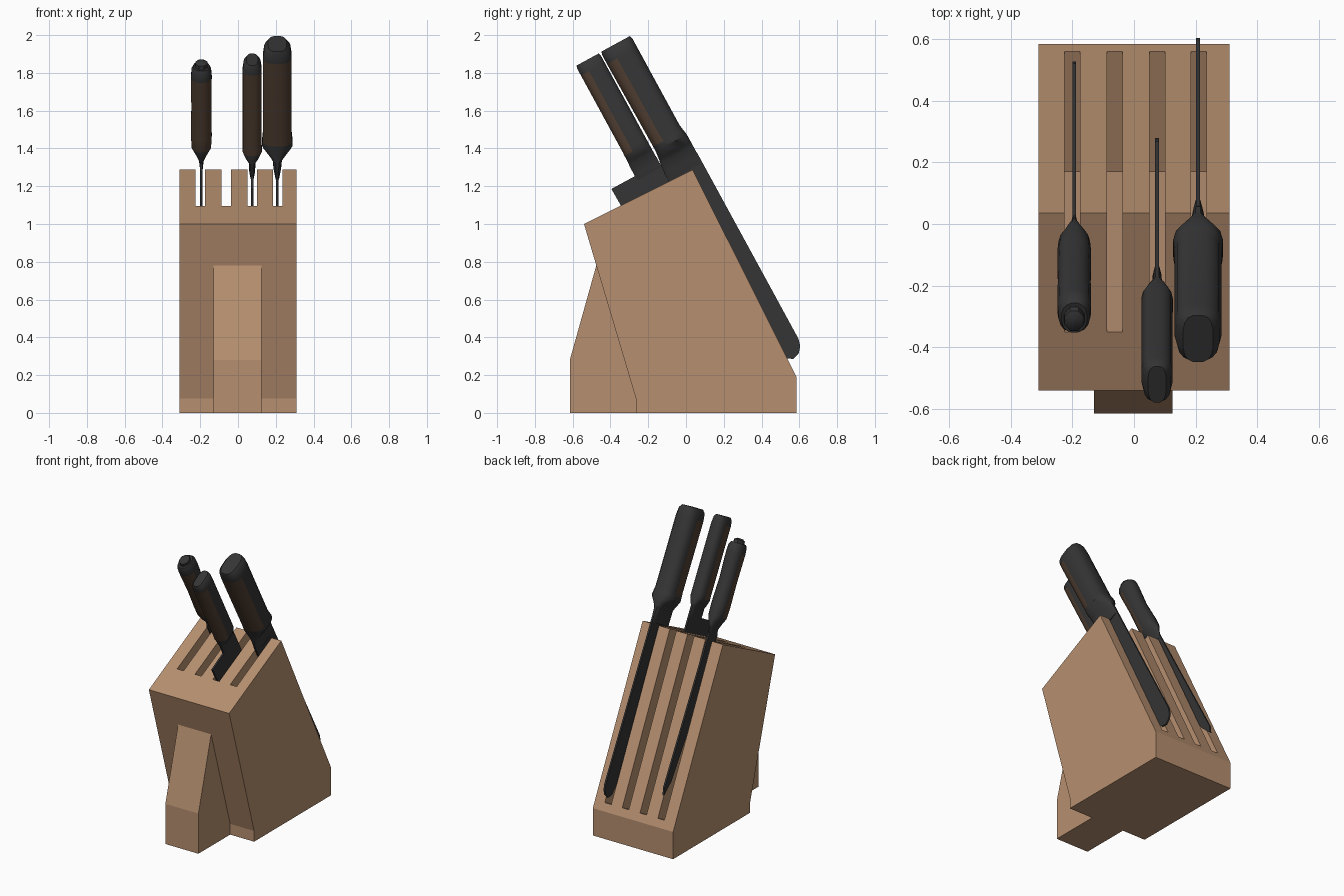
import bpy, bmesh, math

if "Cube" in bpy.data.objects:
    bpy.data.objects.remove(bpy.data.objects["Cube"])

def material(name, rgb):
    m = bpy.data.materials.new(name)
    m.diffuse_color = (*rgb, 1)
    m.use_nodes = True
    m.node_tree.nodes["Principled BSDF"].inputs["Base Color"].default_value = m.diffuse_color
    return m

WOOD = material("light_wood", (0.47, 0.275, 0.16))
DARK = material("black_metal", (0.035, 0.035, 0.035))
BROWN = material("dark_brown_wood", (0.078, 0.047, 0.030))

def finish(name, bm, mats, smooth=False):
    bmesh.ops.recalc_face_normals(bm, faces=bm.faces[:])
    me = bpy.data.meshes.new(name)
    bm.to_mesh(me)
    bm.free()
    for m in mats:
        me.materials.append(m)
    ob = bpy.data.objects.new(name, me)
    bpy.context.collection.objects.link(ob)
    if smooth:
        bpy.ops.object.select_all(action='DESELECT')
        ob.select_set(True)
        bpy.context.view_layer.objects.active = ob
        bpy.ops.object.shade_smooth_by_angle(angle=math.radians(40))
    return ob

def prism(name, profile, x0, x1, mat):
    """Extrude a (y, z) profile from x0 to x1."""
    bm = bmesh.new()
    ends = [[bm.verts.new((x, y, z)) for y, z in profile] for x in (x0, x1)]
    n = len(profile)
    bm.faces.new(ends[0])
    bm.faces.new(ends[1][::-1])
    for i in range(n):
        j = (i + 1) % n
        bm.faces.new((ends[0][i], ends[0][j], ends[1][j], ends[1][i]))
    return finish(name, bm, [mat])

# Leaning block and its front foot
block = prism("block", [(-0.265, 0), (-0.265, 0.075), (-0.54, 1.0), (0.035, 1.288),
                        (0.585, 0.19), (0.585, 0)], -0.31, 0.31, WOOD)
prism("front_foot", [(-0.615, 0), (-0.615, 0.28), (-0.475, 0.78),
                     (-0.26, 0.075), (-0.26, 0)], -0.13, 0.125, WOOD)

# Four slots, open at the top and the back
for i, x in enumerate((-0.2, -0.062, 0.075, 0.21)):
    cutter = prism(f"slot_cutter_{i}", [(-0.61, 1.62), (0.17, 0.045), (0.755, 0.3375),
                                        (-0.025, 1.9125)], x - 0.025, x + 0.025, WOOD)
    cutter.hide_render = True
    cutter.hide_viewport = True
    mod = block.modifiers.new(f"slot_{i}", 'BOOLEAN')
    mod.operation = 'DIFFERENCE'
    mod.solver = 'EXACT'
    mod.object = cutter

# Knife frame: a runs up along the handle, b runs from spine to cutting edge
TILT = math.radians(28.6)
S, C = math.sin(TILT), math.cos(TILT)

def place(q, a, b):
    return (q[0] - S * a - C * b, q[1] + C * a - S * b)

def loft(name, x, q, sections, grip, sides=16, power=0.7):
    """Rounded-box rings (a, half width, b0, b1); belly side of the grip is brown."""
    bm = bmesh.new()
    rings, info = [], []
    for a, hx, b0, b1 in sections:
        ring = []
        for k in range(sides):
            t = 2 * math.pi * (k + 0.5) / sides
            c, s = math.cos(t), math.sin(t)
            cx = math.copysign(abs(c) ** power, c) * hx
            b = (b0 + b1) / 2 + math.copysign(abs(s) ** power, s) * (b1 - b0) / 2
            ring.append(bm.verts.new((x + cx, *place(q, a, b))))
        rings.append(ring)
    bm.faces.new(rings[0][::-1])
    bm.faces.new(rings[-1])
    for i in range(len(rings) - 1):
        mid = (sections[i][0] + sections[i + 1][0]) / 2
        for k in range(sides):
            j = (k + 1) % sides
            f = bm.faces.new((rings[i][k], rings[i][j], rings[i + 1][j], rings[i + 1][k]))
            if grip[0] < mid < grip[1] and k < sides // 2:
                f.material_index = 1
    return finish(name, bm, [DARK, BROWN], True)

def blade(name, x, q, outline):
    prism(name, [place(q, a, b) for a, b in outline], x - 0.006, x + 0.006, DARK)

# Large knife
q = (0.087, 1.325)
blade("large_blade", 0.208, q, [(0.06, 0), (-1.06, 0), (-1.1, 0.01), (-1.13, 0.035),
                                (-1.143, 0.075), (-1.12, 0.11), (-0.9, 0.17), (-0.5, 0.2),
                                (0.05, 0.205)])
loft("large_handle", 0.208, q, [
    (0.0, 0.012, 0.0, 0.2), (0.045, 0.021, 0.0, 0.205), (0.10, 0.026, 0.0, 0.2),
    (0.125, 0.045, 0.0, 0.195), (0.17, 0.082, 0.0, 0.19), (0.2, 0.08, 0.005, 0.19),
    (0.23, 0.077, 0.01, 0.19), (0.70, 0.077, 0.01, 0.195), (0.75, 0.07, 0.01, 0.195),
    (0.772, 0.05, 0.015, 0.19)], (0.2, 0.7))

# Small knife with a deep blade
q = (-0.114, 1.276)
blade("small_blade", 0.075, q, [(0.1, 0), (-0.8, 0), (-0.86, 0.02), (-0.8, 0.1),
                                (-0.5, 0.24), (-0.2, 0.285), (0.055, 0.29), (0.055, 0.14)])
loft("small_handle", 0.075, q, [
    (0.03, 0.010, 0.0, 0.15), (0.06, 0.016, 0.0, 0.15), (0.12, 0.018, 0.0, 0.148),
    (0.14, 0.035, 0.0, 0.147), (0.175, 0.052, 0.0, 0.146), (0.2, 0.051, 0.0, 0.145),
    (0.66, 0.051, 0.0, 0.145), (0.70, 0.045, 0.0, 0.145), (0.717, 0.03, 0.005, 0.14)],
    (0.175, 0.66))

# Slim knife with a curved handle and an end knob
q = (0.075, 1.285)
blade("slim_blade", -0.194, q, [(0.15, 0.02), (-0.95, 0.01), (-1.0, 0.03), (-0.9, 0.07),
                                (-0.4, 0.11), (0.06, 0.12), (0.12, 0.10)])
loft("slim_handle", -0.194, q, [
    (0.05, 0.008, 0.02, 0.10), (0.10, 0.013, 0.01, 0.11), (0.14, 0.03, 0.0, 0.125),
    (0.18, 0.052, 0.0, 0.135), (0.25, 0.056, 0.0, 0.135), (0.42, 0.054, 0.01, 0.13),
    (0.60, 0.056, 0.0, 0.135), (0.645, 0.052, 0.0, 0.135), (0.665, 0.042, 0.015, 0.125)],
    (0.16, 0.62), 16, 0.85)
loft("slim_end_knob", -0.194, q, [(0.655, 0.036, 0.025, 0.115), (0.685, 0.034, 0.03, 0.11),
                                  (0.695, 0.018, 0.05, 0.09)], (2, 3), 8, 1.0)
